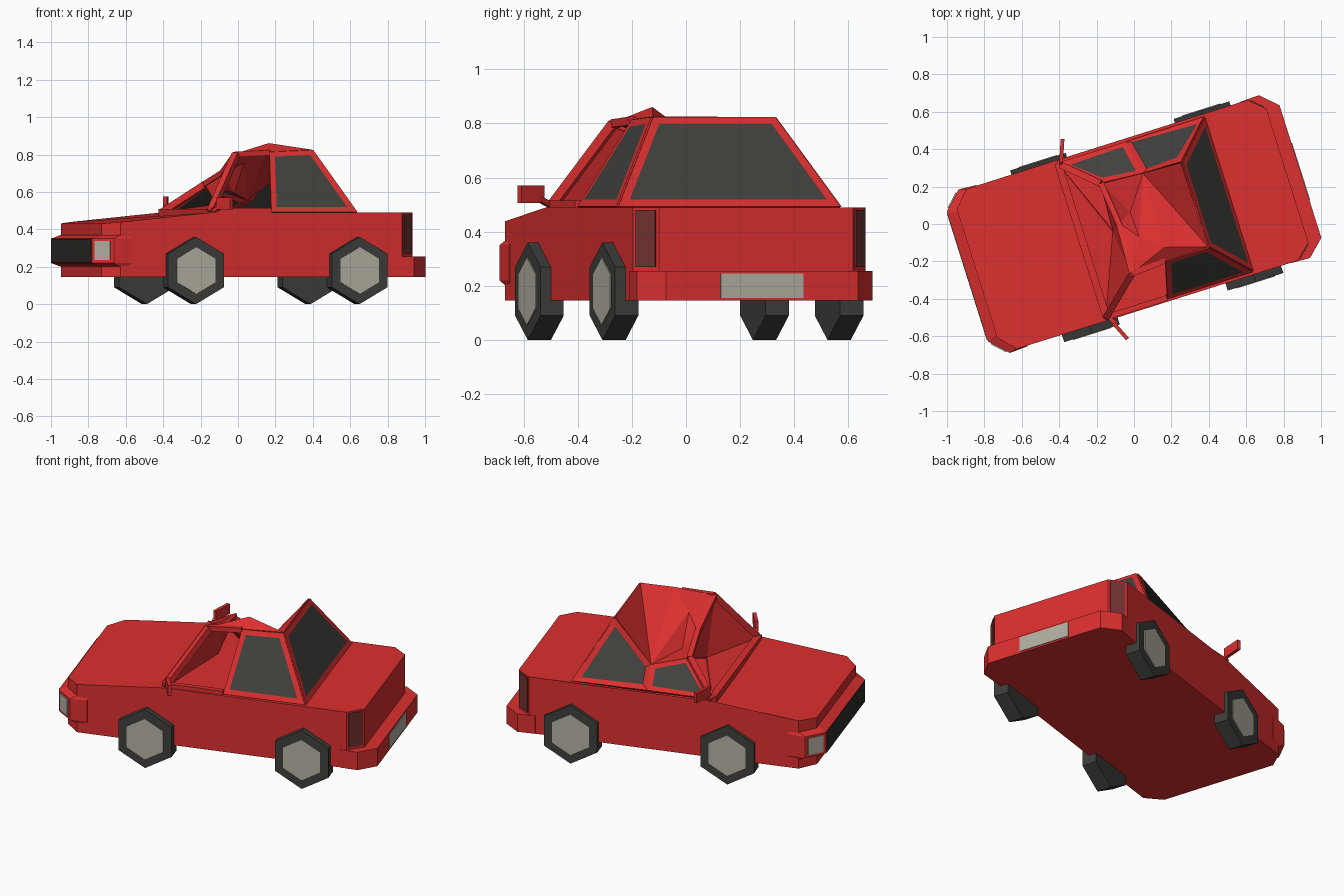
import bpy, bmesh, math
from mathutils import Vector, Matrix

if "Cube" in bpy.data.objects:
    bpy.data.objects.remove(bpy.data.objects["Cube"])

R = Matrix.Rotation(math.radians(17.5), 4, 'Z')   # car is parked at an angle
RI = R.inverted()


def material(name, *srgb):
    m = bpy.data.materials.new(name)
    m.diffuse_color = (*[c ** 2.2 for c in srgb], 1)
    m.use_nodes = True
    m.node_tree.nodes["Principled BSDF"].inputs["Base Color"].default_value = m.diffuse_color
    return m


RED = material("red_paint", 0.86, 0.20, 0.20)
GLASS = material("dark_glass", 0.26, 0.26, 0.25)
TYRE = material("tyre_rubber", 0.25, 0.25, 0.24)
BLACK = material("grille_black", 0.19, 0.19, 0.18)
LIGHT = material("pale_metal", 0.70, 0.68, 0.63)
TAIL = material("tail_red", 0.45, 0.21, 0.21)


def make(name, verts, faces, *mats, solid=0, inset=0):
    bm = bmesh.new()
    vs = [bm.verts.new(v) for v in verts]
    fs = [bm.faces.new([vs[i] for i in f]) for f in faces]
    bmesh.ops.recalc_face_normals(bm, faces=bm.faces)
    if inset:
        ring = bmesh.ops.inset_individual(bm, faces=fs, thickness=inset, use_even_offset=True)
        for f in bm.faces:
            f.material_index = 0 if f in ring["faces"] else 1
    me = bpy.data.meshes.new(name)
    bm.to_mesh(me)
    bm.free()
    for m in mats:
        me.materials.append(m)
    ob = bpy.data.objects.new(name, me)
    bpy.context.collection.objects.link(ob)
    ob.matrix_world = R
    if solid:
        s = ob.modifiers.new("thickness", 'SOLIDIFY')
        s.thickness = solid
        s.offset = 0
    return ob


def loft(name, rings, mat):
    n = len(rings[0])
    faces = [tuple(range(n))[::-1], tuple(range(n * (len(rings) - 1), n * len(rings)))]
    for k in range(len(rings) - 1):
        for i in range(n):
            j = (i + 1) % n
            faces.append((k * n + i, k * n + j, (k + 1) * n + j, (k + 1) * n + i))
    return make(name, [v for r in rings for v in r], faces, mat)


def plan(half, z):
    """Symmetric outline from one side's points; z is a number or a function of x."""
    h = z if callable(z) else (lambda x: z)
    pts = half + [(x, -y) for x, y in reversed(half)]
    return [(x, y, h(x)) for x, y in pts]


def bar(name, a, b, w=0.035, h=None, mat=RED):
    a, b = Vector(a), Vector(b)
    d = (b - a).normalized()
    s = d.cross(Vector((0, 0, 1))).normalized() * w / 2
    t = s.cross(d).normalized() * (h or w) / 2
    loft(name, [[p + s + t, p - s + t, p - s - t, p + s - t] for p in (a, b)], mat)


def world(x, y, z):
    return tuple(RI @ Vector((x, y, z)))


def patch(name, a, b, z0, z1, mat):
    """Thin upright plate between two plan points."""
    make(name, [(*a, z0), (*b, z0), (*b, z1), (*a, z1)], [(0, 1, 2, 3)], mat, solid=0.012)


# Body shell with sloping bonnet
half = [(-0.88, 0.36), (-0.80, 0.448), (-0.29, 0.45), (0.777, 0.45), (0.86, 0.375)]
belt = lambda x: 0.49 if x > -0.3 else 0.49 + (x + 0.29) * 0.1
loft("body", [plan(half, 0.145), plan(half, belt)], RED)

# Nose band with grille and headlights
nose = [(-0.933, 0.365), (-0.84, 0.458), (-0.74, 0.452)]
inner = [(-0.885, 0.345), (-0.80, 0.445), (-0.74, 0.445)]
loft("nose_band", [plan(inner, 0.20), plan(nose, 0.22), plan(nose, 0.35), plan(inner, 0.37)], RED)
patch("grille", (-0.931, -0.355), (-0.931, 0.355), 0.222, 0.348, BLACK)

# Rear bumper and plate
tail = [(0.74, 0.452), (0.843, 0.456), (0.933, 0.372)]
loft("rear_bumper", [plan(tail, 0.145), plan(tail, 0.255)], RED)
patch("rear_plate", (0.931, -0.16), (0.931, 0.16), 0.155, 0.245, LIGHT)

# Lights and wheels on both sides
for s, side in ((1, "left"), (-1, "right")):
    patch(side + "_headlight", (-0.92, 0.378 * s), (-0.855, 0.443 * s), 0.235, 0.338, LIGHT)
    patch(side + "_tail_light", (0.787, 0.441 * s), (0.85, 0.384 * s), 0.27, 0.48, TAIL)
    out = 0.472 if s > 0 else 0.49
    for x, end in ((-0.39, "front"), (0.527, "rear")):
        ring = lambda r, y: [(x + r * math.sin(i * math.pi / 3), y * s,
                              0.18 + r * math.cos(i * math.pi / 3)) for i in range(6)]
        loft(f"{end}_{side}_tyre", [ring(0.18, out - 0.09), ring(0.18, out)], TYRE)
        loft(f"{end}_{side}_hub", [ring(0.125, out - 0.04), ring(0.125, out + 0.004)], LIGHT)

# Key points of the crushed cabin
LT, RT = (0.342, 0.237, 0.82), (0.342, -0.237, 0.82)
LB, RB = (0.528, 0.43, 0.49), (0.528, -0.43, 0.49)
B_l, B_r = (0.09, 0.43, 0.49), (0.05, -0.43, 0.49)
A_l, A_r = (-0.29, 0.43, 0.49), (-0.29, -0.43, 0.49)
BL, BR = world(0.05, 0.27, 0.56), (0.10, -0.237, 0.81)
AL, AR = world(-0.175, 0.215, 0.64), world(-0.01, -0.265, 0.80)
peak = world(0.165, -0.125, 0.855)
mid = world(-0.08, 0.0, 0.70)
spike = world(0.03, -0.07, 0.76)
dent = world(-0.02, 0.06, 0.60)
low = world(-0.11, -0.04, 0.53)

# Windows set in painted frames
for name, c in (("rear_window", (LB, RB, RT, LT)),
                ("right_rear_window", (B_r, RB, RT, BR)),
                ("left_rear_window", (B_l, LB, LT, BL)),
                ("left_front_window", (A_l, B_l, BL, AL))):
    make(name, c, [(0, 1, 2, 3)], RED, GLASS, solid=0.014, inset=0.03)

# Crumpled roof sheet
#        0   1   2   3     4   5   6    7   8      9
roof = [LT, RT, BL, peak, BR, AL, mid, AR, spike, dent]
make("crushed_roof", roof, [(0, 1, 2), (1, 3, 2), (1, 4, 3), (2, 3, 8), (2, 8, 9), (2, 9, 5),
     (5, 9, 6), (9, 8, 6), (8, 7, 6), (8, 3, 7), (3, 4, 7)], RED, solid=0.012)

# Caved-in windscreen sheet, torn open on the left
make("crushed_windscreen", [A_l, A_r, AR, mid, AL, low],
     [(0, 1, 5), (1, 2, 5), (2, 3, 5), (3, 4, 5)], RED, solid=0.01)

# Windscreen and right door frames
bar("right_front_pillar", A_r, AR)
bar("left_front_pillar", A_l, AL)
bar("header_left", AL, mid, 0.03)
bar("header_right", mid, AR, 0.03)
bar("right_roof_rail", AR, BR, 0.03)
bar("windscreen_base", A_l, A_r, 0.04)
bar("right_door_sill", A_r, B_r, 0.03, 0.05)

# Bent wing mirrors
bar("left_mirror", world(-0.39, 0.33, 0.545), world(-0.382, 0.455, 0.545), 0.02, 0.06)
bar("left_mirror_arm", world(-0.39, 0.30, 0.49), world(-0.389, 0.35, 0.535), 0.02)
bar("right_mirror", world(-0.11, -0.53, 0.538), world(-0.035, -0.615, 0.538), 0.02, 0.065)
bar("right_mirror_arm", world(-0.15, -0.485, 0.49), world(-0.09, -0.54, 0.52), 0.02)
